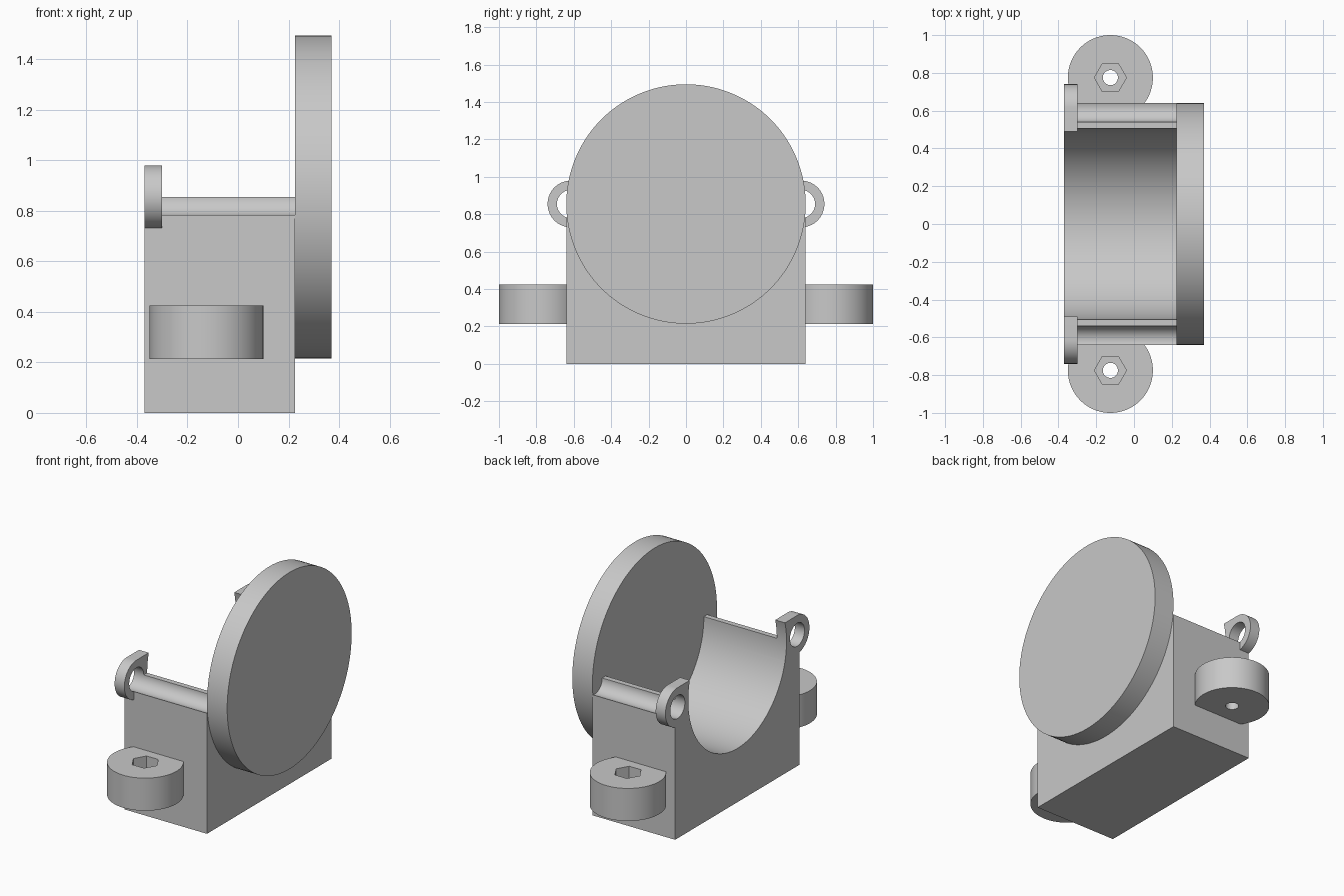
import bpy, bmesh, math

default = bpy.data.objects.get("Cube")
if default:
    bpy.data.objects.remove(default, do_unlink=True)

grey = bpy.data.materials.new("light_grey")
grey.use_nodes = True
colour = (0.58, 0.58, 0.58, 1)
grey.diffuse_color = colour
grey.node_tree.nodes["Principled BSDF"].inputs["Base Color"].default_value = colour


def arc(cu, cv, r, start=0, end=360, n=96):
    """Points on an arc; a full turn leaves out the repeated last point."""
    count = n if end - start == 360 else n + 1
    angles = [math.radians(start + (end - start) * i / n) for i in range(count)]
    return [(cu + r * math.cos(a), cv + r * math.sin(a)) for a in angles]


def prism(name, profile, lo, hi, axis):
    """Extrude a (y, z) profile along x, or an (x, y) profile along z."""
    bm = bmesh.new()
    rings = []
    for d in (lo, hi):
        rings.append([bm.verts.new((d, u, v) if axis == "x" else (u, v, d))
                      for u, v in profile])
    low, high = rings
    bm.faces.new(low[::-1])
    bm.faces.new(high)
    for i in range(len(profile)):
        j = (i + 1) % len(profile)
        bm.faces.new((low[i], low[j], high[j], high[i]))
    bmesh.ops.recalc_face_normals(bm, faces=bm.faces)
    mesh = bpy.data.meshes.new(name)
    bm.to_mesh(mesh)
    bm.free()
    mesh.materials.append(grey)
    obj = bpy.data.objects.new(name, mesh)
    bpy.context.collection.objects.link(obj)
    return obj


def combine(target, tool, operation):
    """Apply a boolean and delete its tool."""
    mod = target.modifiers.new(operation.lower(), "BOOLEAN")
    mod.operation = operation
    mod.solver = "EXACT"
    mod.object = tool
    bpy.context.view_layer.objects.active = target
    bpy.ops.object.modifier_apply(modifier=mod.name)
    bpy.data.objects.remove(tool, do_unlink=True)


def smooth(obj):
    bpy.ops.object.select_all(action="DESELECT")
    obj.select_set(True)
    bpy.context.view_layer.objects.active = obj
    bpy.ops.object.shade_smooth_by_angle(angle=math.radians(30))


HALF, AXIS_Z = 0.64, 0.855       # half width of the block, height of the bore axis
BACK, FACE = -0.37, 0.225        # ends of the block along x
PIN_Y, PIN_R = 0.615, 0.075      # hinge pin groove

# Cradle block with its hinge lugs
block = prism("cradle_block", [(-HALF, 0), (HALF, 0), (HALF, AXIS_Z), (-HALF, AXIS_Z)],
              BACK, FACE, "x")
for s in (1, -1):
    lug = arc(PIN_Y, AXIS_Z, 0.125, -90, 90, 48)
    lug += [(0.45, AXIS_Z + 0.125), (0.45, AXIS_Z - 0.125)]
    combine(block, prism("lug", [(s * y, z) for y, z in lug], BACK, -0.30, "x"), "UNION")

# Round cradle bore and the pin grooves through the lugs
combine(block, prism("bore", arc(0, AXIS_Z, 0.505, n=128), -0.6, 0.5, "x"), "DIFFERENCE")
for s in (1, -1):
    combine(block, prism("pin_hole", arc(s * PIN_Y, AXIS_Z, PIN_R, n=64), -0.6, 0.5, "x"),
            "DIFFERENCE")
smooth(block)

# End disc closing the bore
smooth(prism("end_disc", arc(0, AXIS_Z, HALF, n=128), FACE, 0.37, "x"))

# Mounting ears with a hexagonal nut pocket and a bolt hole
for s, side in ((1, "back"), (-1, "front")):
    cx, cy = -0.125, s * 0.775
    ear = prism(side + "_mounting_ear", arc(cx, cy, 0.225), 0.213, 0.425, "z")
    combine(ear, prism("bolt_hole", arc(cx, cy, 0.04, n=48), 0, 0.6, "z"), "DIFFERENCE")
    combine(ear, prism("nut_pocket", arc(cx, cy, 0.085, n=6), 0.32, 0.6, "z"), "DIFFERENCE")
    smooth(ear)
